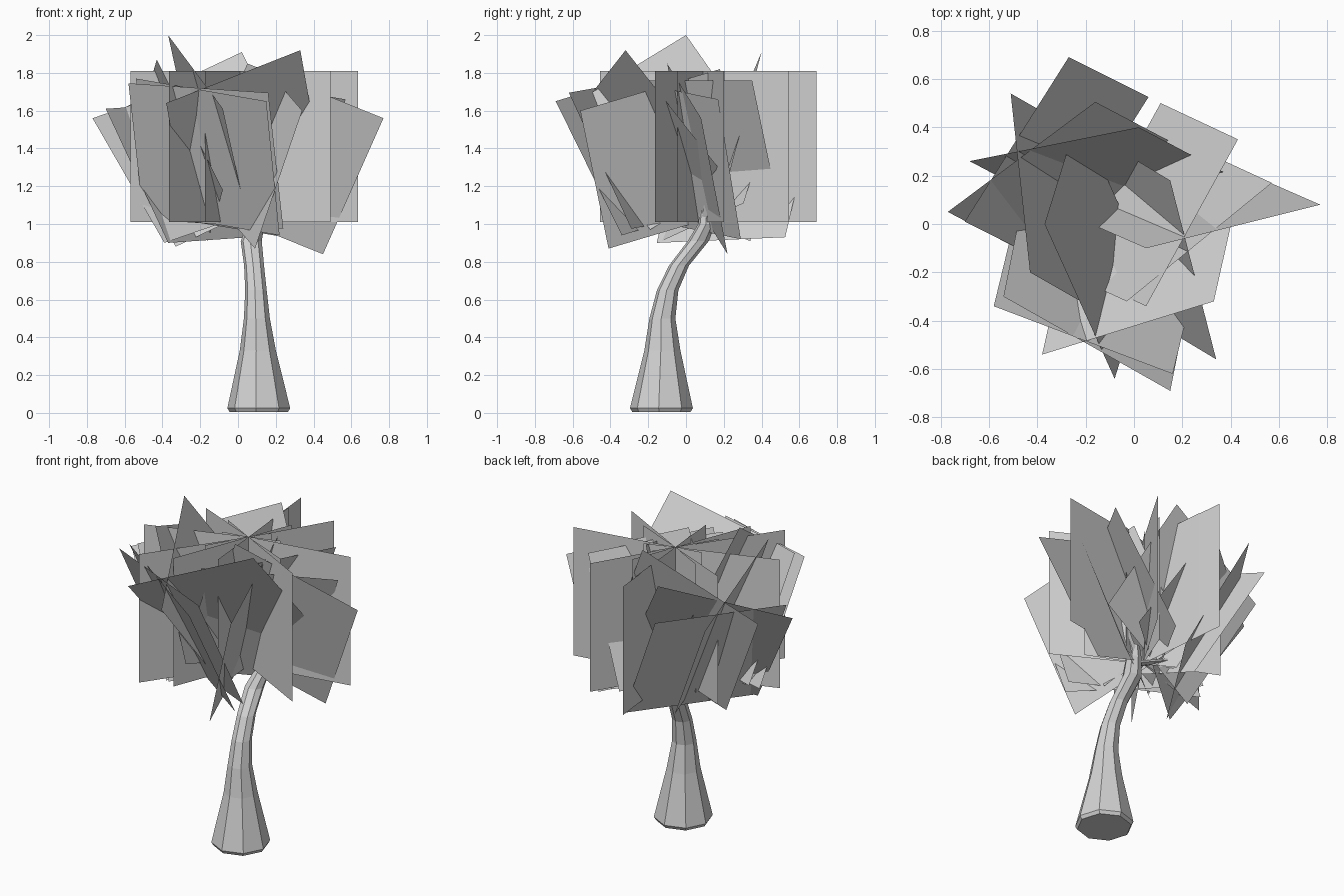
import bpy
import bmesh
from math import cos, sin, radians, tau
from mathutils import Vector

cube = bpy.data.objects.get("Cube")
if cube:
    bpy.data.objects.remove(cube, do_unlink=True)

# One plain grey for the whole tree
grey = bpy.data.materials.new("plain_grey")
grey.use_nodes = True
colour = (0.65, 0.65, 0.65, 1)
grey.diffuse_color = colour
grey.node_tree.nodes["Principled BSDF"].inputs["Base Color"].default_value = colour


def finish(name, bm):
    """Turn a bmesh into a named, flat shaded object."""
    mesh = bpy.data.meshes.new(name)
    bm.to_mesh(mesh)
    bm.free()
    mesh.materials.append(grey)
    obj = bpy.data.objects.new(name, mesh)
    bpy.context.scene.collection.objects.link(obj)
    return obj


def tube(name, stations, sides=8):
    """Loft horizontal rings through (x, y, z, radius) stations and cap both ends."""
    bm = bmesh.new()
    rings = []
    for x, y, z, radius in stations:
        angles = [tau * i / sides - radians(5) for i in range(sides)]
        rings.append([bm.verts.new((x + radius * cos(a), y + radius * sin(a), z))
                      for a in angles])
    for low, high in zip(rings, rings[1:]):
        for i in range(sides):
            j = (i + 1) % sides
            bm.faces.new((low[i], low[j], high[j], high[i]))
    bm.faces.new(rings[0][::-1])
    bm.faces.new(rings[-1])
    bmesh.ops.recalc_face_normals(bm, faces=bm.faces[:])
    return finish(name, bm)


def add_card(bm, corner, side, drop):
    """Add one square leaf card from a corner and its two edge vectors."""
    c, u, v = Vector(corner), Vector(side), Vector(drop)
    bm.faces.new([bm.verts.new(p) for p in (c, c + u, c + u + v, c + v)])


# Curved trunk with a flared foot
tube("trunk", [
    (.11, -.13, .005, .155), (.11, -.13, .025, .167), (.105, -.125, .33, .096),
    (.1, -.125, .5, .069), (.095, -.097, .65, .057), (.085, -.037, .78, .053),
    (.07, .065, .91, .056), (.095, .11, 1, .046), (.095, .11, 1.08, .035)])

# Short branches hidden among the leaves
tube("left_branch", [(.09, .11, 1, .035), (.15, .12, 1.12, .025), (.21, .13, 1.3, .012)], 6)
tube("right_branch", [(.08, .1, .98, .035), (-.08, .13, 1.04, .028), (-.26, .15, 1.12, .02)], 6)

# Star of upright leaf cards, each running from its outer edge through the middle
SIZE = 0.8
centre = Vector((.01, .09, 1.01))
outer_edges = [(.635, .2), (.28, .545), (-.57, -.11), (-.365, -.455), (-.175, -.385),
               (.49, -.165), (-.05, .69), (-.41, .27), (-.03, .54)]
bm = bmesh.new()
for x, y in outer_edges:
    outer = Vector((x, y, centre.z))
    add_card(bm, outer, (centre - outer).normalized() * SIZE, (0, 0, SIZE))
finish("upright_leaf_cards", bm)

# Tilted leaf cards: corner, top edge, side edge
tilted = [
    ((.77, .08, 1.56), (-.72, -.18, .29), (-.32, .14, -.72)),
    ((.57, .17, 1.66), (-.6, -.49, .1), (-.26, .12, -.74)),
    ((.02, .4, 1.91), (-.7, -.14, -.33), (.35, -.185, -.7)),
    ((.33, -.32, 1.92), (-.71, -.22, -.28), (.11, .49, -.62)),
    ((-.37, 0, 2), (.29, -.64, -.39), (.14, .45, -.64)),
    ((-.77, .05, 1.56), (.61, .455, .21), (.38, -.2, -.66)),
    ((-.27, .69, 1.64), (-.43, -.68, -.03), (.33, -.165, -.71)),
    ((-.58, -.34, 1.745), (.74, -.28, -.05), (.08, .33, -.72)),
    ((.15, -.69, 1.65), (-.69, .39, .12), (.07, .35, -.71)),
    ((.34, -.56, 1.6), (-.19, .74, .22), (-.25, .15, -.73)),
    ((.43, .35, 1.76), (-.38, -.69, 0), (-.32, .15, -.72)),
    ((-.51, .54, 1.6), (.08, -.74, .27), (.35, -.2, -.69)),
]
bm = bmesh.new()
for corner, side, drop in tilted:
    add_card(bm, corner, side, drop)
finish("tilted_leaf_cards", bm)
